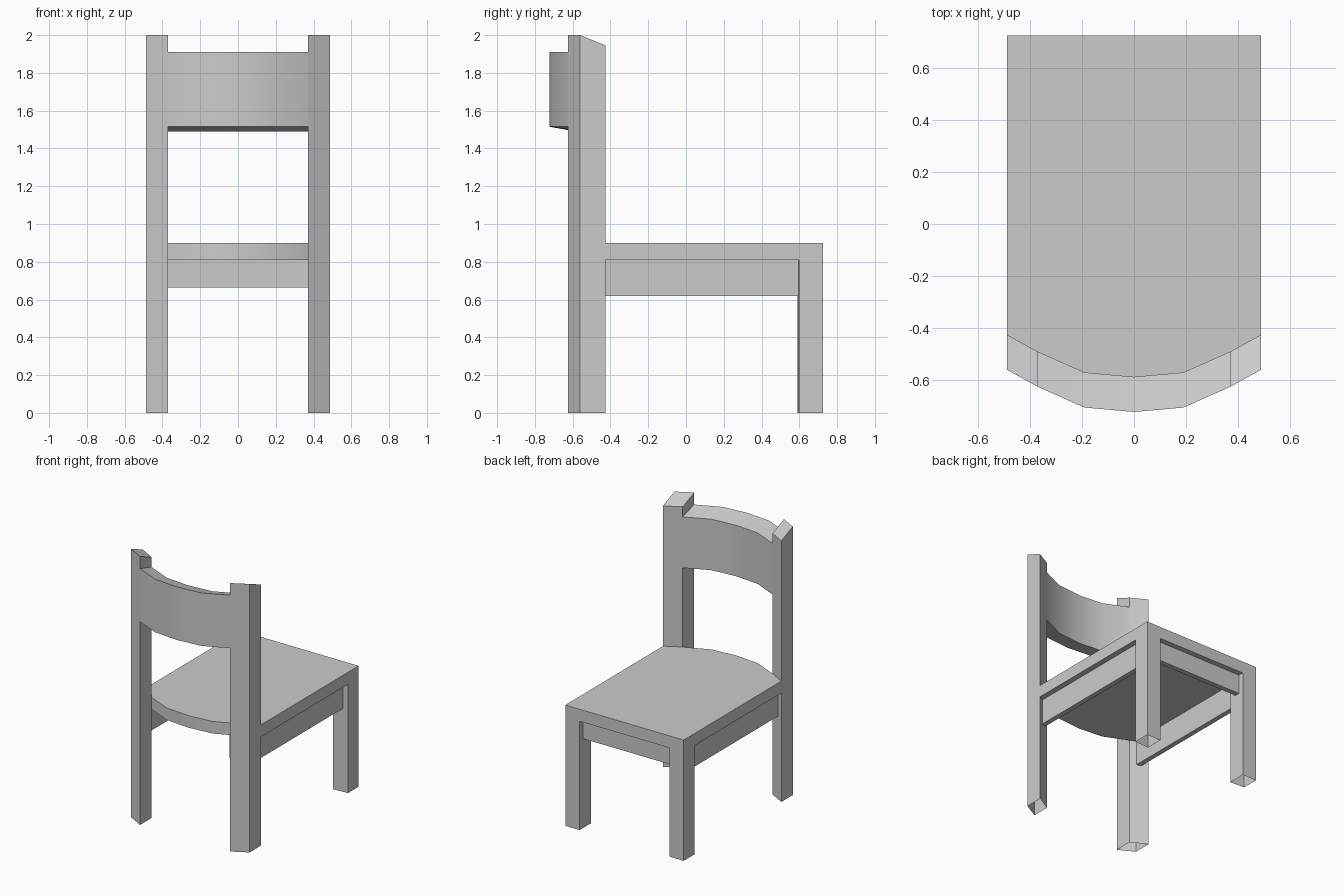
import bpy, bmesh, math

if "Cube" in bpy.data.objects:
    bpy.data.objects.remove(bpy.data.objects["Cube"])

# Shared curve of the back: x, outer y; the inner edge is offset forward
DEPTH = 0.135
HALF = [(0, -0.722), (0.19, -0.705), (0.37, -0.625), (0.488, -0.56)]
CURVE = [(-x, y) for x, y in HALF[:0:-1]] + HALF
FRONT = 0.724


def loft(name, stations, skip=(), mirror=False):
    """Join sections along x. Station: x, back (y, z0, z1), front (y, z0, z1).
    Sides: 0 back, 1 top, 2 front, 3 bottom; those in skip stay open."""
    bm = bmesh.new()
    rings = []
    for x, (yb, b0, b1), (yf, f0, f1) in stations:
        rings.append([bm.verts.new((x, y, z)) for y, z in
                      ((yb, b0), (yb, b1), (yf, f1), (yf, f0))])
    for a, b in zip(rings, rings[1:]):
        for j in range(4):
            if j not in skip:
                k = (j + 1) % 4
                bm.faces.new((a[j], b[j], b[k], a[k]))
    bm.faces.new(rings[0])
    bm.faces.new(rings[-1][::-1])
    bmesh.ops.recalc_face_normals(bm, faces=bm.faces)
    mesh = bpy.data.meshes.new(name)
    bm.to_mesh(mesh)
    bm.free()
    ob = bpy.data.objects.new(name, mesh)
    bpy.context.collection.objects.link(ob)
    if mirror:
        ob.modifiers.new("mirror", 'MIRROR')
    return ob


def smooth(ob):
    bpy.ops.object.select_all(action='DESELECT')
    ob.select_set(True)
    bpy.context.view_layer.objects.active = ob
    bpy.ops.object.shade_smooth_by_angle(angle=math.radians(35))


def box(name, x0, x1, y0, y1, z0, z1, mirror=False):
    return loft(name, [(x, (y0, z0, z1), (y1, z0, z1)) for x in (x0, x1)],
                mirror=mirror)


# Seat with curved rear edge
seat = loft("seat", [(x, (y + DEPTH, 0.81, 0.9), (FRONT, 0.81, 0.9))
                     for x, y in CURVE])
smooth(seat)

# Curved backrest between the posts, top and bottom sloping inward
backrest = loft("backrest", [(x, (y, 1.515, 1.91), (y + DEPTH, 1.49, 1.87))
                             for x, y in CURVE[1:-1]])
smooth(backrest)

# Back posts with sloped tops and open feet
loft("back_post", [(x, (y, 0, 2), (y + DEPTH, 0, 1.945)) for x, y in HALF[2:]],
     skip=(3,), mirror=True)

# Front legs with a slightly skewed inner face and open feet
loft("front_leg", [(x, (y, 0, 0.81), (FRONT, 0, 0.81))
                   for x, y in ((0.37, 0.59), (0.488, 0.598))],
     skip=(3,), mirror=True)

# Rails under the seat, set in from its edge
box("side_rail", 0.41, 0.447, -0.46, 0.6, 0.62, 0.81, mirror=True)
box("front_rail", -0.375, 0.375, 0.645, 0.683, 0.665, 0.81)
